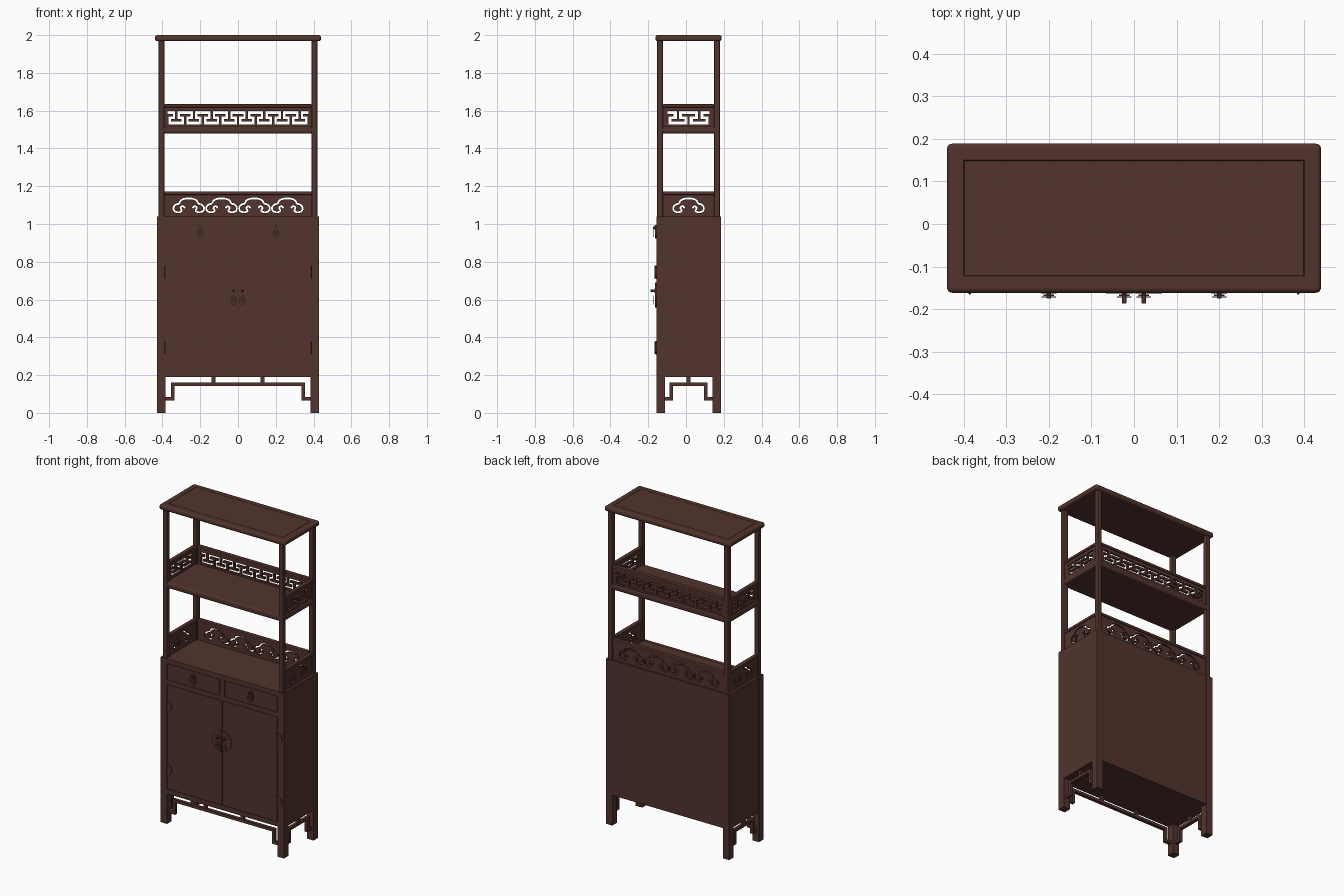
import bpy, bmesh, math
from mathutils import Vector

if "Cube" in bpy.data.objects:
    bpy.data.objects.remove(bpy.data.objects["Cube"])

YC = 0.0135                    # depth centre of the carcass
HX, HY = 0.43, 0.1705          # cabinet half width / half depth
FRONT = YC - HY

wood = bpy.data.materials.new("dark_rosewood")
wood.diffuse_color = (0.085, 0.034, 0.026, 1)
wood.use_nodes = True
wood.node_tree.nodes["Principled BSDF"].inputs["Base Color"].default_value = wood.diffuse_color


def finish(ob, bevel=0, segs=2):
    ob.data.materials.append(wood)
    if bevel:
        m = ob.modifiers.new("bevel", 'BEVEL')
        m.width, m.segments, m.limit_method = bevel, segs, 'ANGLE'
    return ob


def boxes(name, blocks, bevel=0, segs=2):
    """One object from blocks (x0, x1, y0, y1, z0, z1)."""
    bm = bmesh.new()
    for x0, x1, y0, y1, z0, z1 in blocks:
        for v in bmesh.ops.create_cube(bm, size=1)['verts']:
            v.co = Vector(((x0, x1)[v.co.x > 0], (y0, y1)[v.co.y > 0], (z0, z1)[v.co.z > 0]))
    me = bpy.data.meshes.new(name)
    bm.to_mesh(me)
    bm.free()
    ob = bpy.data.objects.new(name, me)
    bpy.context.collection.objects.link(ob)
    return finish(ob, bevel, segs)


def wall(axis, pos, th, flat):
    """Turn (u0, u1, z0, z1) rectangles into blocks on a plane facing y or x."""
    a, b = pos - th / 2, pos + th / 2
    if axis == 'x':
        return [(u0, u1, a, b, z0, z1) for u0, u1, z0, z1 in flat]
    return [(a, b, u0 + YC, u1 + YC, z0, z1) for u0, u1, z0, z1 in flat]


def plate(name, outlines, loc, th, side=False):
    """Flat plate from closed outlines (inner ones become holes)."""
    cu = bpy.data.curves.new(name, 'CURVE')
    cu.dimensions, cu.fill_mode, cu.extrude = '2D', 'BOTH', th / 2
    for pts in outlines:
        s = cu.splines.new('POLY')
        s.points.add(len(pts) - 1)
        for p, (u, v) in zip(s.points, pts):
            p.co = (u, v, 0, 1)
        s.use_cyclic_u = True
    ob = bpy.data.objects.new(name, cu)
    bpy.context.collection.objects.link(ob)
    ob.location = loc
    ob.rotation_euler = (math.pi / 2, 0, math.pi / 2 if side else 0)
    bpy.ops.object.select_all(action='DESELECT')
    ob.select_set(True)
    bpy.context.view_layer.objects.active = ob
    bpy.ops.object.convert(target='MESH')
    return finish(bpy.context.view_layer.objects.active)


def arc(rx, rz, a0=0, a1=360, n=28):
    full = a1 - a0 == 360
    ang = [math.radians(a0 + (a1 - a0) * i / (n if full else n - 1)) for i in range(n)]
    return [(rx * math.cos(a), rz * math.sin(a)) for a in ang]


# ---------- lower cabinet ----------
LEG = 0.045
boxes("cabinet_body", [(-HX + .002, HX - .002, FRONT + .006, YC + HY - .001, .19, 1.039)])
boxes("corner_legs", [(*sorted((s * (HX - LEG), s * HX)), *sorted((YC + t * (HY - LEG), YC + t * HY)), 0, 1.04)
                      for s in (-1, 1) for t in (-1, 1)])
IN = HX - LEG
F = (FRONT, FRONT + .02)
boxes("front_frame", [(-IN, IN, *F, 1.012, 1.04), (-IN, IN, *F, .88, .908), (-IN, IN, *F, .19, .22),
                      (-.016, .016, *F, .908, 1.012)])
G = .002
for s, side in ((-1, "left"), (1, "right")):
    boxes(side + "_drawer_front", [(*sorted((s * (.016 + G), s * (IN - G))), *F, .908 + G, 1.012 - G)])
    boxes(side + "_door", [(*sorted((s * .001, s * (IN - G))), *F, .22 + G, .88 - G)])

# openwork stepped aprons under the front and both sides


def apron(half, inner, posts):
    t = .018
    flat = [(-half, half, .142, .142 + t)]
    for s in (-1, 1):
        flat.append((*sorted((s * half, s * (half - t))), .065, .16))
        flat.append((*sorted((s * (half - t), s * inner)), .065, .065 + t))
    return flat + [(p - .01, p + .01, .15, .192) for p in posts]


boxes("front_apron", wall('x', FRONT + .022, .02, apron(.355, IN + .005, (-.13, .13))))
for s, side in ((-1, "left"), (1, "right")):
    boxes(side + "_apron", wall('y', s * (HX - .022), .02, apron(.1, HY - LEG + .005, (0,))))

# ---------- upper open shelves ----------
PX, PY, PW = .42, .166, .031
boxes("shelf_posts", [(*sorted((s * (PX - PW), s * PX)), *sorted((YC + t * (PY - PW), YC + t * PY)), 1.035, 1.975)
                      for s in (-1, 1) for t in (-1, 1)], .006)
boxes("middle_shelf", [(-.418, .418, YC - .164, YC + .164, 1.48, 1.517)], .011, 3)

# top board: rounded rim with a grooved inner panel
top = boxes("top_board", [(-.439, .439, YC - .175, YC + .175, 1.968, 2.0)])
bm = bmesh.new()
bm.from_mesh(top.data)
bmesh.ops.bevel(bm, geom=bm.edges[:], offset=.012, segments=4, profile=.5, affect='EDGES')
bm.normal_update()
face = max((f for f in bm.faces if f.normal.z > .99), key=lambda f: f.calc_area())
for width, depth in ((.038, 0), (.002, -.003), (.001, .003)):
    bmesh.ops.inset_region(bm, faces=[face], thickness=width, depth=0)
    for v in face.verts:
        v.co.z += depth
bm.to_mesh(top.data)
bm.free()

# ---------- gallery panels: back, left, right ----------


def fret(half, outer, n):
    """Interlocking T key pattern inside a frame."""
    z0, z1, b = 1.528, 1.597, .0125
    flat = [(-outer, outer, 1.51, z0), (-outer, outer, z1, 1.62),
            (-outer, -half, z0, z1), (half, outer, z0, z1)]
    w = 2 * half / n
    for i in range(2 * n + 1):
        c = -half + i * w / 2
        lo, hi = max(c - .3 * w, -half), min(c + .3 * w, half)
        if i % 2:
            flat += [(c - b / 2, c + b / 2, z0 + .02, z1), (lo, hi, z0 + .0145, z0 + .0145 + b)]
        else:
            flat += [(max(c - b / 2, -half), min(c + b / 2, half), z0, z1 - .02),
                     (lo, hi, z1 - .0145 - b, z1 - .0145)]
    return flat


def cloud(cx, cz, sx, sz, width=.0095):
    """Closed ribbon outline following a symmetric scrolling cloud line."""
    half = [(.24, .3), (.38, .45), (.52, .32), (.44, .1), (.66, 0), (.92, .1), (.97, .36),
            (.82, .56), (.62, .64), (.5, .86), (.26, .98)]
    ctrl = [Vector((cx - x * sx, cz + z * sz)) for x, z in half] + [Vector((cx, cz + sz))]
    ctrl += [Vector((2 * cx - p.x, p.y)) for p in reversed(ctrl[:-1])]
    ext = [2 * ctrl[0] - ctrl[1]] + ctrl + [2 * ctrl[-1] - ctrl[-2]]
    path = []
    for a, b, c, d in zip(ext, ext[1:], ext[2:], ext[3:]):
        for t in (0, .25, .5, .75):
            path.append(.5 * (2 * b + (c - a) * t + (2 * a - 5 * b + 4 * c - d) * t * t
                              + (3 * b - a - 3 * c + d) * t ** 3))
    path.append(ctrl[-1])
    left, right = [], []
    for i, p in enumerate(path):
        d = (path[min(i + 1, len(path) - 1)] - path[max(i - 1, 0)]).normalized() * width / 2
        left.append((p.x - d.y, p.y + d.x))
        right.append((p.x + d.y, p.y - d.x))
    return left + right[::-1]


def gallery(name, axis, pos, outer, half, n, clouds):
    boxes(name + "_key_fret", wall(axis, pos, .014, fret(half, outer, n)))
    boxes(name + "_gallery_rails", wall(axis, pos, .026, [(-outer, outer, 1.617, 1.634),
                                                          (-outer, outer, 1.154, 1.172)]), .004)
    rect = [(-outer, 1.035), (outer, 1.035), (outer, 1.16), (-outer, 1.16)]
    holes = [cloud(c, 1.062, .083, .073) for c in clouds]
    loc = (0, pos, 0) if axis == 'x' else (pos, YC, 0)
    plate(name + "_cloud_panel", [rect] + holes, loc, .014, axis == 'y')


gallery("back", 'x', YC + PY - PW / 2, PX - PW + .001, .373, 8, (-.261, -.087, .087, .261))
for s, side in ((-1, "left"), (1, "right")):
    gallery(side, 'y', s * (PX - PW / 2), PY - PW + .001, .112, 2, (0,))

# ---------- hardware ----------


def pull(name, x, z, drop, knob):
    """Stud with a hanging teardrop handle."""
    boxes(name + "_stud", [(x - .005, x + .005, FRONT - knob, FRONT, z - .006, z + .006)], .002)
    plate(name + "_rose", [arc(.012, .012, n=16)], (x, FRONT - .01, z), .003)
    tear = [(u * (1 - .45 * (v > 0) * v / .024), v) for u, v in arc(.017, .024)]
    plate(name + "_drop", [tear, arc(.005, .007, n=12)], (x, FRONT - .0145, z - drop), .003)


for s, side in ((-1, "left"), (1, "right")):
    a = 92 if s < 0 else -88
    plate(side + "_lock_plate", [arc(.066, .066, a, a + 176)], (0, FRONT - .003, .625), .007)
    pull(side + "_door_pull", s * .023, .647, .05, .03)
    plate(side + "_drawer_plate", [arc(.018, .036)], (s * .2, FRONT - .003, .96), .007)
    pull(side + "_drawer_pull", s * .2, .98, .024, .018)
    for z, level in ((.745, "upper"), (.345, "lower")):
        plate(f"{side}_{level}_hinge_plate", [arc(.035, .036)], (s * IN, FRONT - .002, z), .006)
        boxes(f"{side}_{level}_hinge_pin", [(s * IN - .003, s * IN + .003, FRONT - .009, FRONT,
                                             z - .034, z + .034)], .0015)
